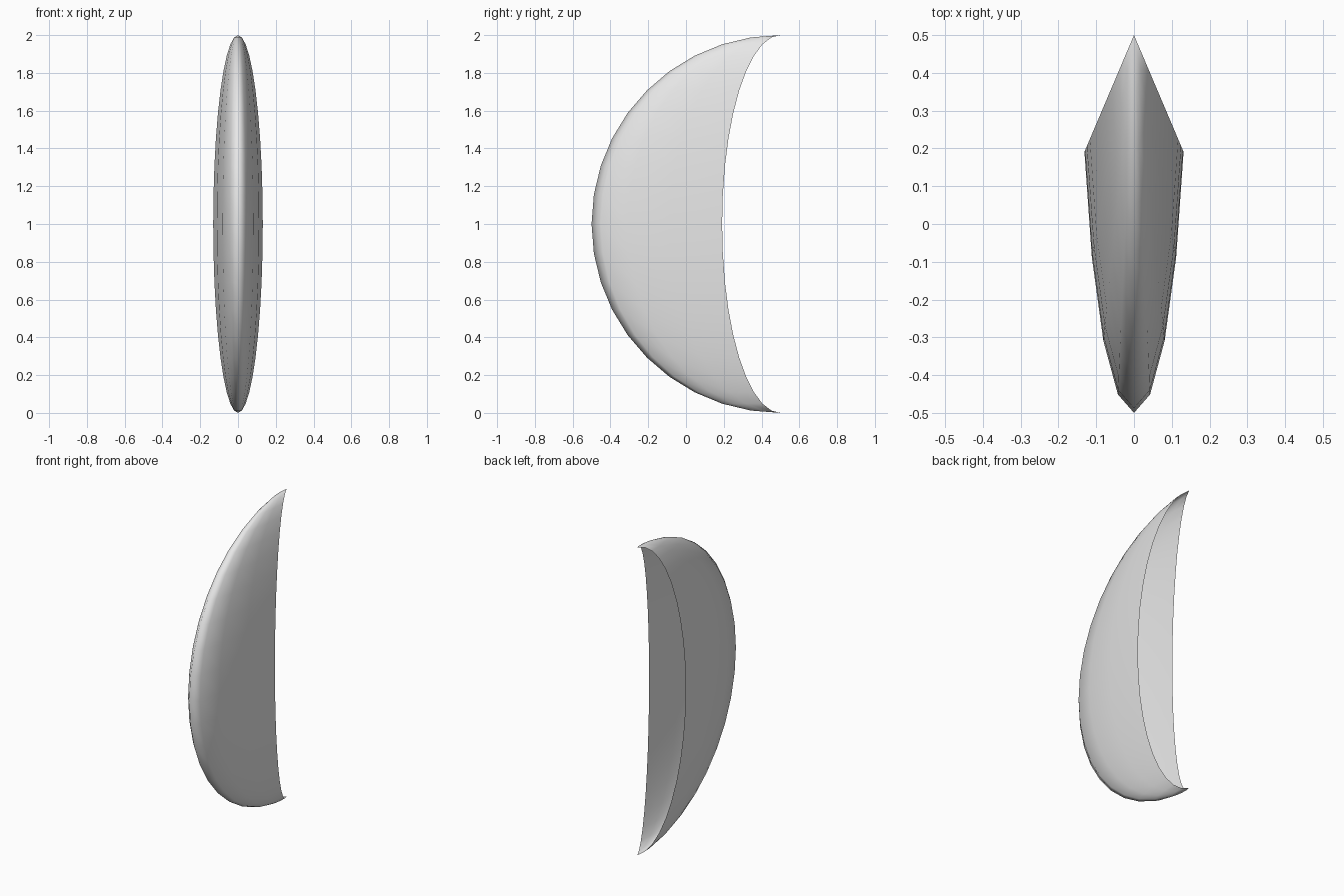
import bpy
import bmesh
import math
from mathutils import Matrix

if "Cube" in bpy.data.objects:
    bpy.data.objects.remove(bpy.data.objects["Cube"], do_unlink=True)

SPAN = math.radians(72)   # shell reaches this far either side of the front ridge
FLATTEN = 0.138           # sideways squash of the sphere

grey = bpy.data.materials.new("light_grey")
grey.use_nodes = True
colour = (0.8, 0.8, 0.8, 1)
grey.diffuse_color = colour
grey.node_tree.nodes["Principled BSDF"].inputs["Base Color"].default_value = colour

# Open crescent shell: the front slice of a sphere, squashed sideways
bm = bmesh.new()
bmesh.ops.create_uvsphere(bm, u_segments=20, v_segments=20, radius=1)
hidden = []
for face in bm.faces:
    c = face.calc_center_median()
    if abs(math.atan2(c.x, -c.y)) > SPAN:
        hidden.append(face)
bmesh.ops.delete(bm, geom=hidden, context='FACES')
place = Matrix.Translation((0, 0.5, 1)) @ Matrix.Diagonal((FLATTEN, 1, 1, 1))
bmesh.ops.transform(bm, matrix=place, verts=bm.verts)
for face in bm.faces:
    face.smooth = True

mesh = bpy.data.meshes.new("crescent_shell")
bm.to_mesh(mesh)
bm.free()
mesh.materials.append(grey)
shell = bpy.data.objects.new("crescent_shell", mesh)
bpy.context.collection.objects.link(shell)
